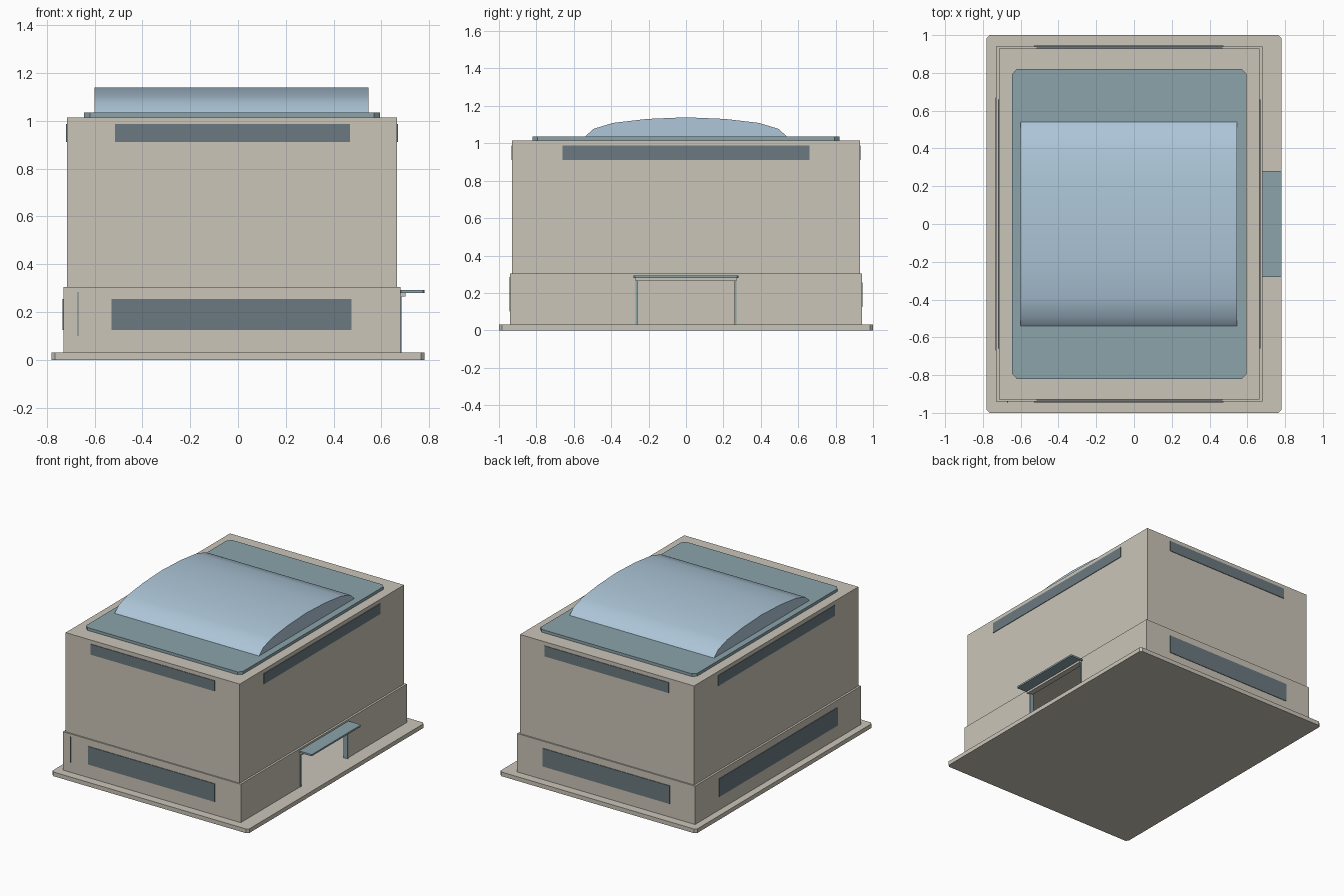
import bpy, bmesh

default = bpy.data.objects.get("Cube")
if default:
    bpy.data.objects.remove(default, do_unlink=True)


def material(name, rgb):
    # sRGB 0-255 to linear
    lin = [((c / 255 + 0.055) / 1.055) ** 2.4 for c in rgb]
    mat = bpy.data.materials.new(name)
    mat.use_nodes = True
    mat.diffuse_color = (*lin, 1)
    mat.node_tree.nodes["Principled BSDF"].inputs["Base Color"].default_value = (*lin, 1)
    return mat


stone = material("warm stone", (203, 197, 185))
teal = material("grey teal", (139, 164, 171))
glass = material("dark glass", (107, 122, 128))
sky = material("pale blue roof", (173, 198, 216))


def extrude(name, profile, axis, lo, hi, mat):
    """Extrude a counter-clockwise profile along x (profile y,z) or z (profile x,y)."""
    bm = bmesh.new()
    if axis == "z":
        verts = [bm.verts.new((a, b, lo)) for a, b in profile]
        shift = (0, 0, hi - lo)
    else:
        verts = [bm.verts.new((lo, a, b)) for a, b in profile]
        shift = (hi - lo, 0, 0)
    face = bm.faces.new(verts)
    result = bmesh.ops.extrude_face_region(bm, geom=[face], use_keep_orig=True)
    moved = [g for g in result["geom"] if isinstance(g, bmesh.types.BMVert)]
    bmesh.ops.translate(bm, verts=moved, vec=shift)
    bmesh.ops.recalc_face_normals(bm, faces=bm.faces)
    mesh = bpy.data.meshes.new(name)
    bm.to_mesh(mesh)
    bm.free()
    mesh.materials.append(mat)
    obj = bpy.data.objects.new(name, mesh)
    bpy.context.collection.objects.link(obj)
    return obj


def slab(name, x, y, z, mat, cut=0):
    """Box from ranges, with optionally chamfered vertical corners."""
    (x0, x1), (y0, y1) = x, y
    if cut:
        points = [(x0 + cut, y0), (x1 - cut, y0), (x1, y0 + cut), (x1, y1 - cut),
                  (x1 - cut, y1), (x0 + cut, y1), (x0, y1 - cut), (x0, y0 + cut)]
    else:
        points = [(x0, y0), (x1, y0), (x1, y1), (x0, y1)]
    return extrude(name, points, "z", *z, mat)


# Base and upper storey
slab("base_plinth", (-0.78, 0.78), (-1, 1), (0, 0.03), stone, 0.015)
slab("upper_storey", (-0.715, 0.665), (-0.93, 0.93), (0.295, 1.015), stone)

# Hollow ground storey, open at the doorway
left, right, depth, wall, door = -0.73, 0.68, 0.94, 0.02, 0.27
outer = [(right, door), (right, depth), (left, depth),
         (left, -depth), (right, -depth), (right, -door)]
inner = [(right - wall, -door), (right - wall, wall - depth), (left + wall, wall - depth),
         (left + wall, depth - wall), (right - wall, depth - wall), (right - wall, door)]
extrude("ground_storey_walls", outer + inner, "z", 0.03, 0.305, stone)
slab("door_header", (right - wall, right), (-door, door), (0.265, 0.305), stone)

# Entrance
slab("door_lintel", (0.66, 0.70), (-door, door), (0.265, 0.28), stone)
slab("entrance_canopy", (0.675, 0.78), (-0.28, 0.28), (0.28, 0.292), teal, 0.006)
for side, s in (("left", 1), ("right", -1)):
    slab(side + "_door_post", (0.655, 0.685), sorted((s * 0.26, s * 0.27)), (0.03, 0.27), teal)

# Window bands: thin plates on the walls
lower, upper, proud = (0.125, 0.255), (0.912, 0.987), 0.004
for side, s in (("front", -1), ("back", 1)):
    slab(side + "_lower_window", (-0.53, 0.475),
         sorted((s * 0.939, s * (0.94 + proud))), lower, glass)
    slab(side + "_upper_window", (-0.515, 0.468),
         sorted((s * 0.929, s * (0.93 + proud))), upper, glass)
slab("right_lower_window", (left - proud, left + 0.001), (-0.67, 0.67), lower, glass)
slab("right_upper_window", (-0.715 - proud, -0.714), (-0.66, 0.66), upper, glass)
slab("left_upper_window", (0.664, 0.665 + proud), (-0.66, 0.66), upper, glass)
slab("front_slit", (-0.672, -0.667), (-0.945, -0.939), (0.10, 0.285), glass)

# Roof slab and vaulted skylight
slab("roof_slab", (-0.645, 0.595), (-0.82, 0.82), (1.015, 1.035), teal, 0.025)
half = [(0.54, 1.035), (0.495, 1.077), (0.39, 1.109), (0.21, 1.13)]
arch = half + [(0, 1.139)] + [(-y, z) for y, z in reversed(half)]
vault = extrude("vaulted_skylight", arch, "x", -0.6, 0.545, sky)
bpy.ops.object.select_all(action="DESELECT")
vault.select_set(True)
bpy.context.view_layer.objects.active = vault
bpy.ops.object.shade_smooth_by_angle(angle=0.6)
